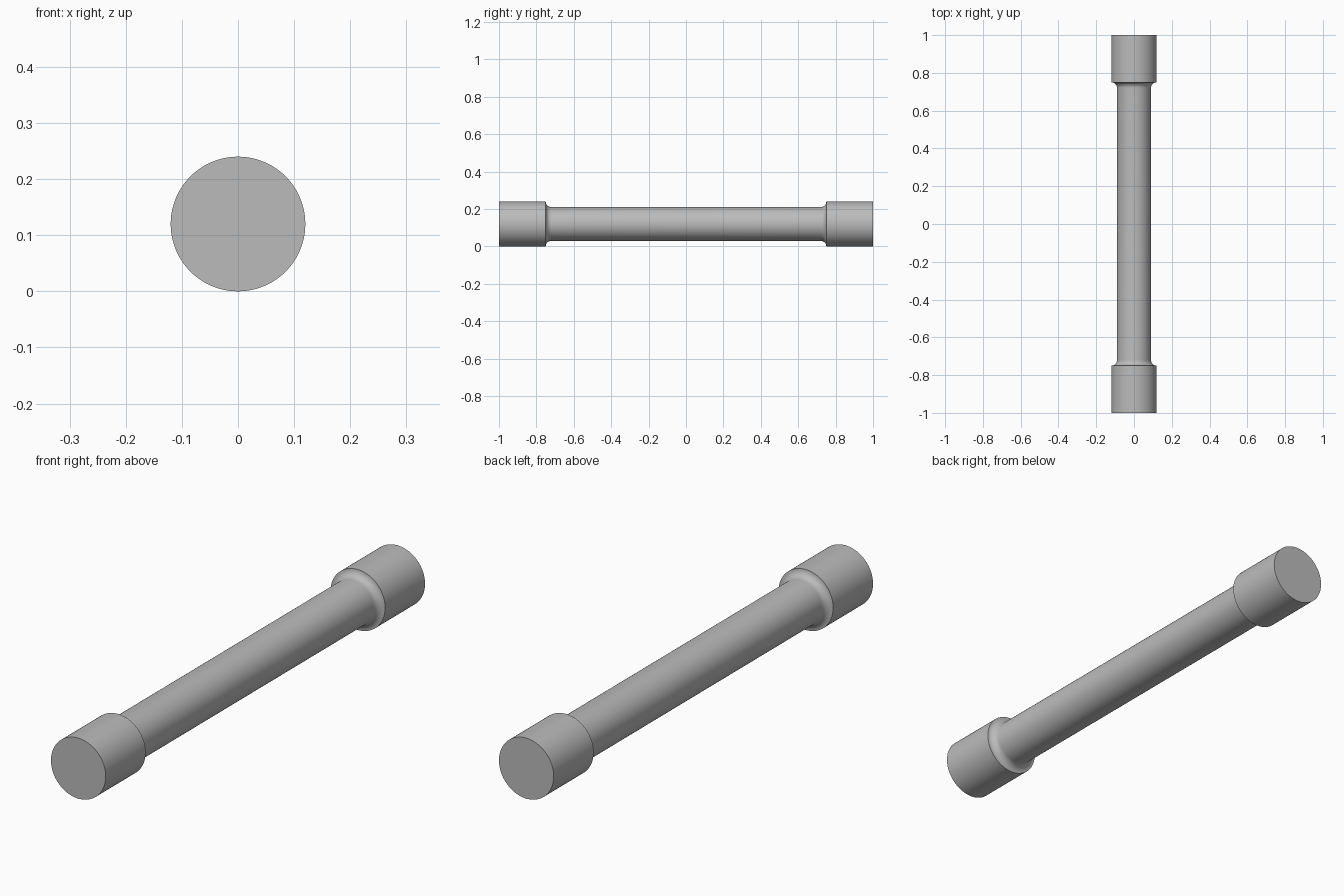
import bpy, bmesh
from math import sin, cos, pi, radians
from mathutils import Vector

cube = bpy.data.objects.get("Cube")
if cube:
    bpy.data.objects.remove(cube, do_unlink=True)

GRIP_R, SHAFT_R = 0.12, 0.09
SHOULDER_Y, END_Y = 0.75, 1.0
FILLET = GRIP_R - SHAFT_R
SEGMENTS = 96
FILLET_STEPS = 10

# Plain grey metal
steel = bpy.data.materials.new("grey_steel")
steel.use_nodes = True
grey = (0.5, 0.5, 0.5, 1)
steel.diffuse_color = grey
steel.node_tree.nodes["Principled BSDF"].inputs["Base Color"].default_value = grey

# Half profile as (radius, y): concave fillet, sharp shoulder, thick grip end
half = []
for i in range(FILLET_STEPS + 1):
    a = i / FILLET_STEPS * pi / 2
    half.append((GRIP_R - FILLET * cos(a), SHOULDER_Y - FILLET + FILLET * sin(a)))
half += [(GRIP_R, END_Y)]
profile = [(r, -y) for r, y in reversed(half)] + half

# Revolve the profile around the y axis and close both ends
bm = bmesh.new()
rings = []
for r, y in profile:
    rings.append([bm.verts.new((r * cos(2 * pi * k / SEGMENTS), y,
                                GRIP_R + r * sin(2 * pi * k / SEGMENTS)))
                  for k in range(SEGMENTS)])
for low, high in zip(rings, rings[1:]):
    for k in range(SEGMENTS):
        n = (k + 1) % SEGMENTS
        bm.faces.new((low[k], low[n], high[n], high[k]))
bm.faces.new(rings[0])
bm.faces.new(rings[-1])
bmesh.ops.recalc_face_normals(bm, faces=bm.faces)

mesh = bpy.data.meshes.new("turned_bar")
bm.to_mesh(mesh)
bm.free()
mesh.materials.append(steel)
bar = bpy.data.objects.new("turned_bar", mesh)
bpy.context.collection.objects.link(bar)

# Smooth sides with sharp rims
bpy.ops.object.select_all(action='DESELECT')
bar.select_set(True)
bpy.context.view_layer.objects.active = bar
bpy.ops.object.shade_smooth_by_angle(angle=radians(30))
